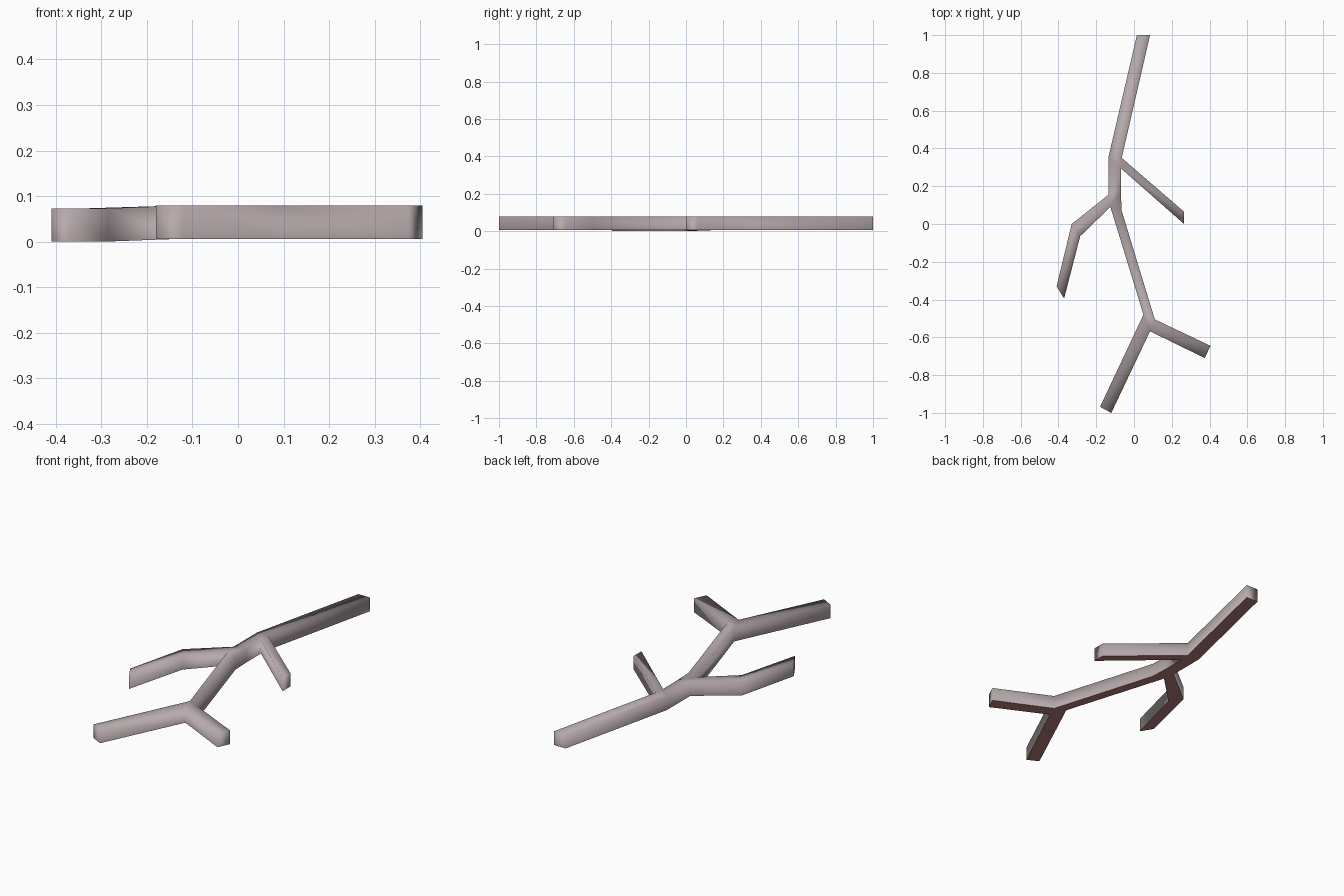
import bpy
import bmesh

cube = bpy.data.objects.get("Cube")
if cube:
    bpy.data.objects.remove(cube, do_unlink=True)


def make_material(name, color):
    mat = bpy.data.materials.new(name)
    mat.use_nodes = True
    mat.diffuse_color = color
    mat.node_tree.nodes["Principled BSDF"].inputs["Base Color"].default_value = color
    return mat


bark = make_material("grey bark", (0.47, 0.40, 0.41, 1))
underside = make_material("dusty red underside", (0.45, 0.20, 0.20, 1))

# Plan of the forked stick, one limb at a time, clockwise from the tip
right_side = [(0.015, 1), (0.085, 1), (-0.065, 0.35)]
thin_twig = [(0.265, 0.065), (0.265, 0.0), (-0.07, 0.295)]
lower_trunk = [(-0.07, 0.17), (-0.065, 0.07), (0.11, -0.505)]
short_fork = [(0.405, -0.645), (0.375, -0.71), (0.085, -0.568)]
long_fork = [(-0.12, -1), (-0.18, -0.968), (0.05, -0.48)]
bent_twig = [(-0.125, 0.09), (-0.285, -0.065), (-0.37, -0.395),
             (-0.41, -0.33), (-0.33, 0.0), (-0.135, 0.155)]
left_side = [(-0.135, 0.355)]
outline = (right_side + thin_twig + lower_trunk + short_fork
           + long_fork + bent_twig + left_side)


def base_height(x):
    # The bent twig sags a little towards the ground
    return 0.0 if x < -0.2 else 0.006


HEIGHT = 0.073
bm = bmesh.new()
low = [bm.verts.new((x, y, base_height(x))) for x, y in outline]
high = [bm.verts.new((x, y, base_height(x) + HEIGHT)) for x, y in outline]
bottom = bm.faces.new(low)
top = bm.faces.new(high)
bottom.material_index = 1
for i in range(len(outline)):
    j = (i + 1) % len(outline)
    bm.faces.new((low[i], low[j], high[j], high[i]))
bmesh.ops.recalc_face_normals(bm, faces=bm.faces)

# Rounded shading on the bark, crisp edge around the underside
for face in bm.faces:
    face.smooth = True
for edge in bottom.edges:
    edge.smooth = False
bmesh.ops.triangulate(bm, faces=[bottom, top])

mesh = bpy.data.meshes.new("branch")
bm.to_mesh(mesh)
bm.free()
mesh.materials.append(bark)
mesh.materials.append(underside)
branch = bpy.data.objects.new("branch", mesh)
bpy.context.collection.objects.link(branch)
